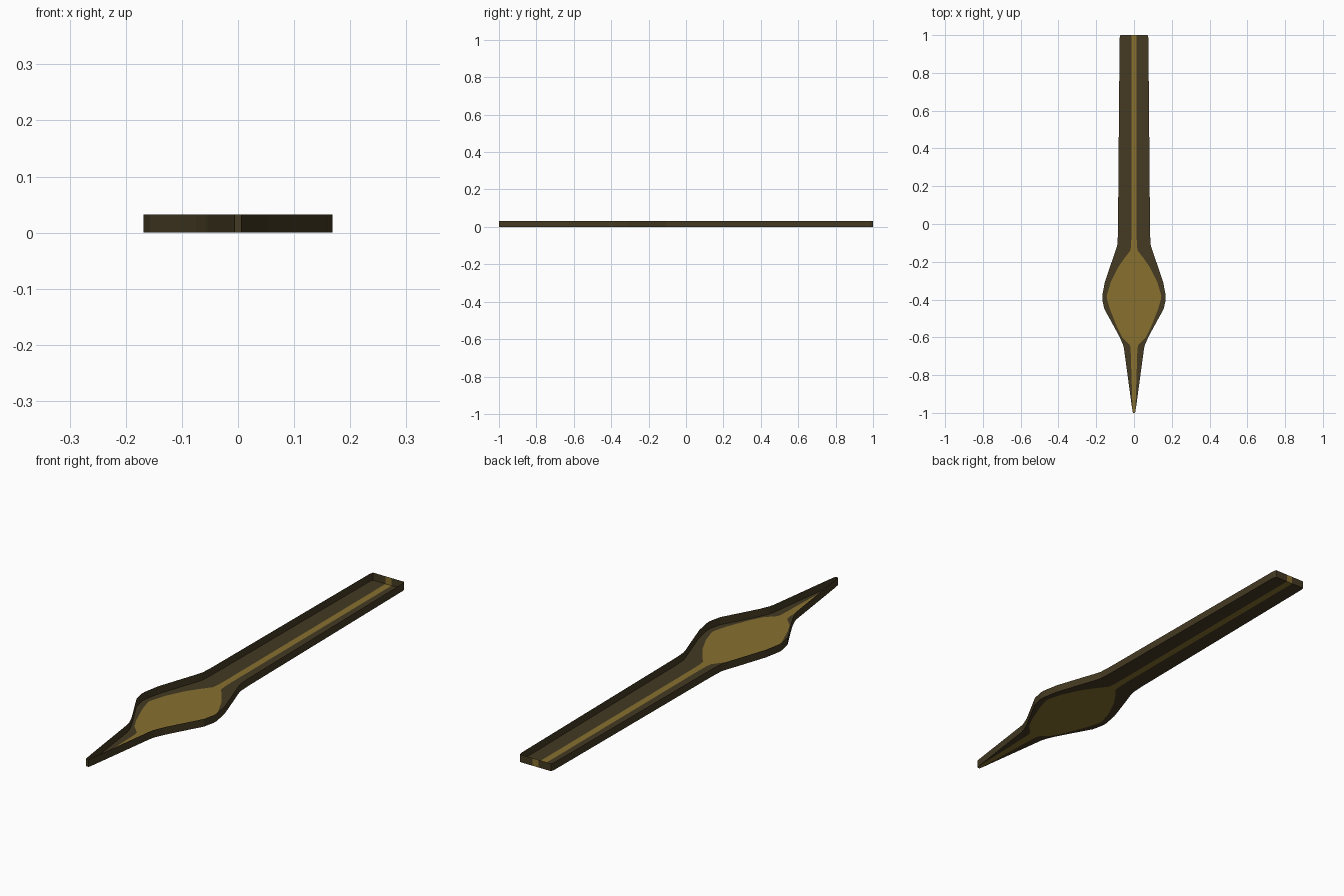
import bpy, bmesh

if "Cube" in bpy.data.objects:
    bpy.data.objects.remove(bpy.data.objects["Cube"])

H = 0.032  # rim height

# (y, outer half width, inlay half width) from tip to butt end
ROWS = [(-1.0, 0.006, 0.003), (-0.97, 0.011, 0.008), (-0.66, 0.053, 0.018),
        (-0.64, 0.058, 0.022), (-0.60, 0.075, 0.062), (-0.55, 0.102, 0.088),
        (-0.45, 0.157, 0.128), (-0.40, 0.168, 0.142), (-0.38, 0.168, 0.145),
        (-0.31, 0.155, 0.124), (-0.23, 0.128, 0.085), (-0.18, 0.111, 0.050),
        (-0.14, 0.097, 0.019), (-0.11, 0.088, 0.015), (-0.05, 0.085, 0.014),
        (0.55, 0.080, 0.014), (0.985, 0.076, 0.014), (1.0, 0.072, 0.014)]


def material(name, rgb):
    m = bpy.data.materials.new(name)
    m.diffuse_color = (*rgb, 1)
    m.use_nodes = True
    m.node_tree.nodes["Principled BSDF"].inputs["Base Color"].default_value = m.diffuse_color
    return m


dark = material("dark bronze", (0.058, 0.042, 0.016))
gold = material("old gold", (0.245, 0.160, 0.028))

bm = bmesh.new()
# floor: rows of four points, the middle strip is the gold inlay
grid = [[bm.verts.new((x, y, 0)) for x in (-w, -g, g, w)] for y, w, g in ROWS]
for a, b in zip(grid, grid[1:]):
    for i in range(3):
        f = bm.faces.new((a[i], b[i], b[i + 1], a[i + 1]))
        f.material_index = 1 if i == 1 else 0

# thin upright rim around the outline, open at the top
rim = [e for e in bm.edges if e.is_boundary]
top = {}
for e in rim:
    for v in e.verts:
        if v not in top:
            top[v] = bm.verts.new((v.co.x, v.co.y, H))
butt = set(grid[-1][1:3])
for e in rim:
    a, b = e.verts
    f = bm.faces.new((a, b, top[b], top[a]))
    f.material_index = 1 if {a, b} == butt else 0  # inlay runs up the butt end
bmesh.ops.recalc_face_normals(bm, faces=bm.faces)
if grid[0][0].link_faces and sum(f.normal.z for f in bm.faces) > 0:
    bmesh.ops.reverse_faces(bm, faces=bm.faces)

mesh = bpy.data.meshes.new("paddle_tray")
bm.to_mesh(mesh)
bm.free()
mesh.materials.append(dark)
mesh.materials.append(gold)
obj = bpy.data.objects.new("paddle_tray", mesh)
bpy.context.collection.objects.link(obj)
